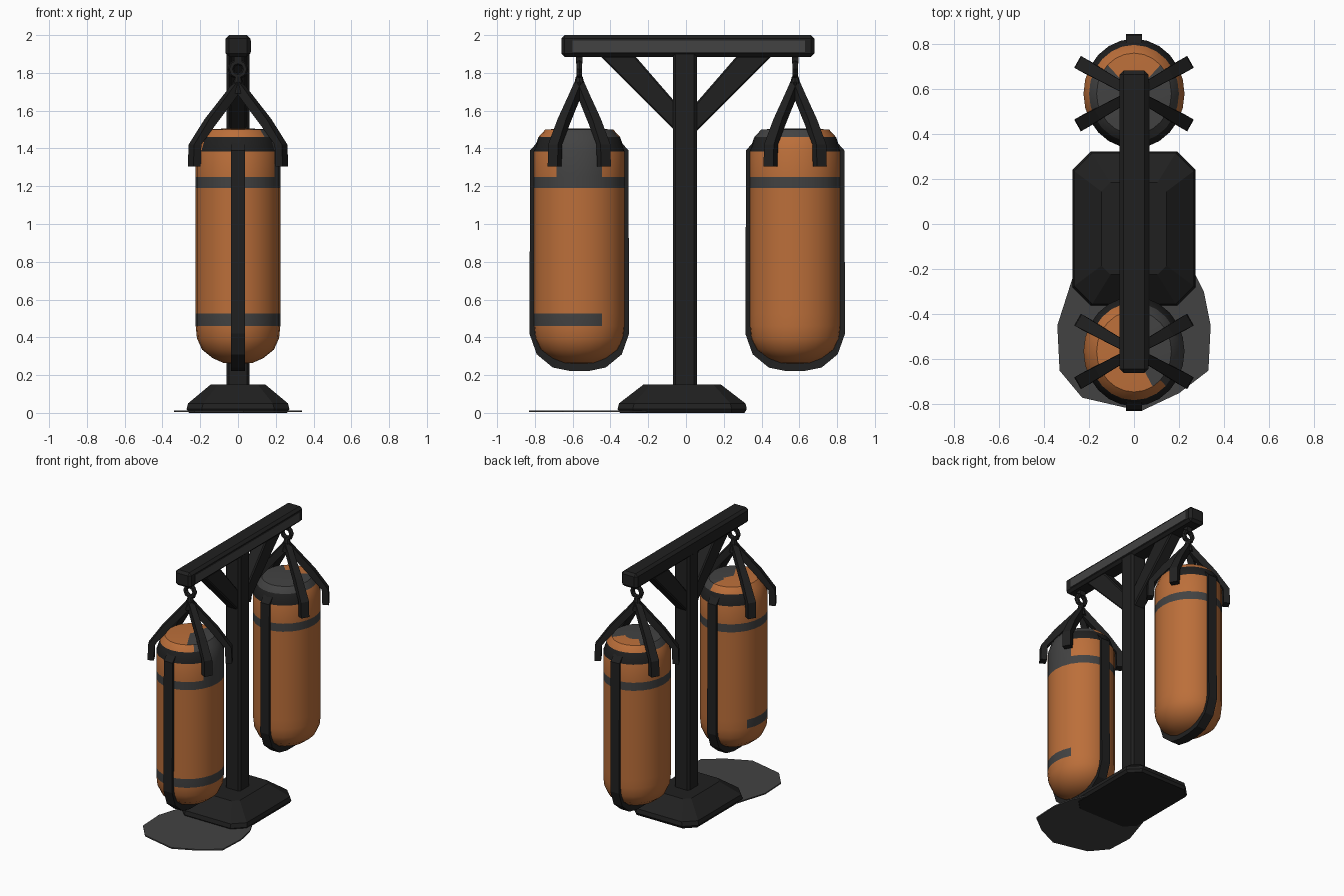
import bpy, bmesh, math
from mathutils import Vector

if "Cube" in bpy.data.objects:
    bpy.data.objects.remove(bpy.data.objects["Cube"])


def make_mat(name, rgb):
    m = bpy.data.materials.new(name)
    m.diffuse_color = (*rgb, 1)
    m.use_nodes = True
    m.node_tree.nodes["Principled BSDF"].inputs["Base Color"].default_value = m.diffuse_color
    return m


BLACK = make_mat("black", (0.0145, 0.0145, 0.0145))
GREY = make_mat("dark grey", (0.055, 0.055, 0.055))
ORANGE = make_mat("orange leather", (0.50, 0.158, 0.042))


def finish(bm, name, mats, bevel=0, smooth=False):
    bmesh.ops.recalc_face_normals(bm, faces=bm.faces[:])
    if bevel:
        bmesh.ops.bevel(bm, geom=bm.edges[:], offset=bevel, segments=1, affect='EDGES')
    me = bpy.data.meshes.new(name)
    bm.to_mesh(me)
    bm.free()
    ob = bpy.data.objects.new(name, me)
    bpy.context.collection.objects.link(ob)
    for m in mats:
        me.materials.append(m)
    if smooth:
        bpy.ops.object.select_all(action='DESELECT')
        ob.select_set(True)
        bpy.context.view_layer.objects.active = ob
        bpy.ops.object.shade_smooth_by_angle(angle=math.radians(35))
    return ob


def loft(bm, rings, cap=True):
    """Bridge equal-length rings of points."""
    vs = [[bm.verts.new(p) for p in r] for r in rings]
    for a, b in zip(vs, vs[1:]):
        for i in range(len(a)):
            j = (i + 1) % len(a)
            bm.faces.new((a[i], a[j], b[j], b[i]))
    if cap:
        bm.faces.new(vs[0][::-1])
        bm.faces.new(vs[-1])


def box(name, lo, hi, mat, bevel=0):
    bm = bmesh.new()
    loft(bm, [[(lo[0], lo[1], z), (hi[0], lo[1], z), (hi[0], hi[1], z), (lo[0], hi[1], z)]
              for z in (lo[2], hi[2])])
    return finish(bm, name, [mat], bevel)


def side_plate(name, pts, hx, mat, bevel=0):
    """Side profile (y, z) extruded across x."""
    bm = bmesh.new()
    loft(bm, [[(x, y, z) for y, z in pts] for x in (-hx, hx)])
    return finish(bm, name, [mat], bevel)


# Stand: beam with side panel, post, braces
box("beam", (-0.065, -0.66, 1.885), (0.065, 0.68, 2.0), BLACK, 0.018)
box("beam_panel", (0.06, -0.60, 1.91), (0.068, 0.63, 1.972), GREY)
box("post", (-0.062, -0.07, 0.1), (0.062, 0.057, 1.92), BLACK, 0.014)
for s, n in ((-1, "front"), (1, "back")):
    side_plate(n + "_brace", [(s * y, z) for y, z in
               ((0.04, 1.475), (0.455, 1.89), (0.27, 1.89), (0.04, 1.625))], 0.045, BLACK, 0.008)

# Chamfered foot
bm = bmesh.new()
rings = []
for hx, hy, c, z in ((0.26, 0.33, 0.07, 0), (0.272, 0.342, 0.08, 0.02),
                     (0.265, 0.335, 0.08, 0.05), (0.145, 0.205, 0.04, 0.15)):
    rings.append([(x, y - 0.02, z) for x, y in
                  ((hx, -hy + c), (hx, hy - c), (hx - c, hy), (c - hx, hy),
                   (-hx, hy - c), (-hx, c - hy), (c - hx, -hy), (hx - c, -hy))])
loft(bm, rings)
finish(bm, "foot", [BLACK])

# Floor mat
outline = [(-0.26, -0.2), (-0.34, -0.45), (-0.33, -0.65), (-0.23, -0.77), (0.03, -0.83),
           (0.2, -0.75), (0.33, -0.65), (0.34, -0.45), (0.31, -0.3), (0.26, -0.2)]
bm = bmesh.new()
loft(bm, [[(x, y, z) for x, y in outline] for z in (0.004, 0.013)])
finish(bm, "floor_mat", [GREY])

# Bag profile as (radius factor, height)
PROFILE = [(0.35, 0.265), (0.6, 0.29), (0.85, 0.335), (0.97, 0.395), (1, 0.46), (1, 0.525),
           (1, 1.19), (1, 1.25), (1, 1.385), (0.89, 1.46), (0.74, 1.5), (0.35, 1.505)]
SEG = 24


def bag(name, yc, front):
    bm = bmesh.new()
    loft(bm, [[(0.224 * r * math.cos(2 * math.pi * i / SEG),
                yc + 0.243 * r * math.sin(2 * math.pi * i / SEG), z) for i in range(SEG)]
              for r, z in PROFILE], cap=False)
    for z in (0.258, 1.505):
        ring = sorted((v for v in bm.verts if abs(v.co.z - (0.265 if z < 1 else z)) < 1e-4),
                      key=lambda v: math.atan2(v.co.y - yc, v.co.x))
        tip = bm.verts.new((0, yc, z))
        for a, b in zip(ring, ring[1:] + ring[:1]):
            bm.faces.new((a, b, tip))
    # Colours: 0 orange, 1 grey, 2 black
    for f in bm.faces:
        c = f.calc_center_median()
        x, y, z = c.x, c.y - yc, c.z
        if 1.19 < z < 1.25:
            f.material_index = 1
        elif front and 0.46 < z < 0.525 and y < 0.13:
            f.material_index = 1
        elif front and 1.25 < z < 1.46 and x > 0 and abs(y) < 0.12:
            f.material_index = 1
        elif 1.385 < z < 1.46 and abs(y) > 0.5 * abs(x):
            f.material_index = 2
        elif z > 1.46:
            grey = (x > 0.03 and y > -0.12) if front else y < 0.08
            f.material_index = int(grey)
    finish(bm, name + "_bag", [ORANGE, GREY, BLACK], smooth=True)

    # Band running down the front, under the bottom and up the back
    half = [(0.185, 1.475), (0.26, 1.39), (0.264, 0.42), (0.225, 0.31), (0.14, 0.24), (0.05, 0.222)]
    inner = [(0.17, 1.45), (0.232, 1.38), (0.232, 0.44), (0.19, 0.34), (0.11, 0.285), (0.04, 0.27)]
    u = lambda h: [(-y, z) for y, z in h] + [(y, z) for y, z in h[::-1]]
    bm = bmesh.new()
    loft(bm, [[(-0.036, yc + a, b), (0.036, yc + a, b), (0.03, yc + c, d), (-0.03, yc + c, d)]
              for (a, b), (c, d) in zip(u(half), u(inner))])
    finish(bm, name + "_band", [BLACK])

    # Four harness straps
    bm = bmesh.new()
    for sx in (-1, 1):
        for sy in (-1, 1):
            out = Vector((sx * 0.87, sy * 0.49, 0))
            side = Vector((-out.y, out.x, 0))
            path = [(0, 1.735, 0.02), (0.06, 1.665, 0.022), (0.17, 1.54, 0.026),
                    (0.262, 1.42, 0.03), (0.266, 1.305, 0.03)]
            rings = []
            for k, (d, z, w) in enumerate(path):
                n = out * 0.022 if k > 2 else out * 0.018 + Vector((0, 0, 0.016))
                p = Vector((0, yc, z)) + out * d
                rings.append([p + n - side * w, p + n + side * w,
                              p - n + side * w, p - n - side * w])
            loft(bm, rings)
    finish(bm, name + "_harness", [BLACK])
    bpy.ops.mesh.primitive_cone_add(vertices=8, radius1=0.04, radius2=0.018, depth=0.09,
                                    location=(0, yc, 1.735))
    bpy.context.object.name = name + "_harness_hub"
    bpy.context.object.data.materials.append(BLACK)

    # Hanging ring and beam lug
    bpy.ops.mesh.primitive_torus_add(major_segments=8, minor_segments=6, major_radius=0.038,
                                     minor_radius=0.017, location=(0, yc, 1.82),
                                     rotation=(math.pi / 2, 0, 0))
    bpy.context.object.name = name + "_ring"
    bpy.context.object.data.materials.append(BLACK)
    box(name + "_lug", (-0.022, yc - 0.018, 1.85), (0.022, yc + 0.018, 1.9), BLACK)


bag("front", -0.565, True)
bag("back", 0.578, False)
